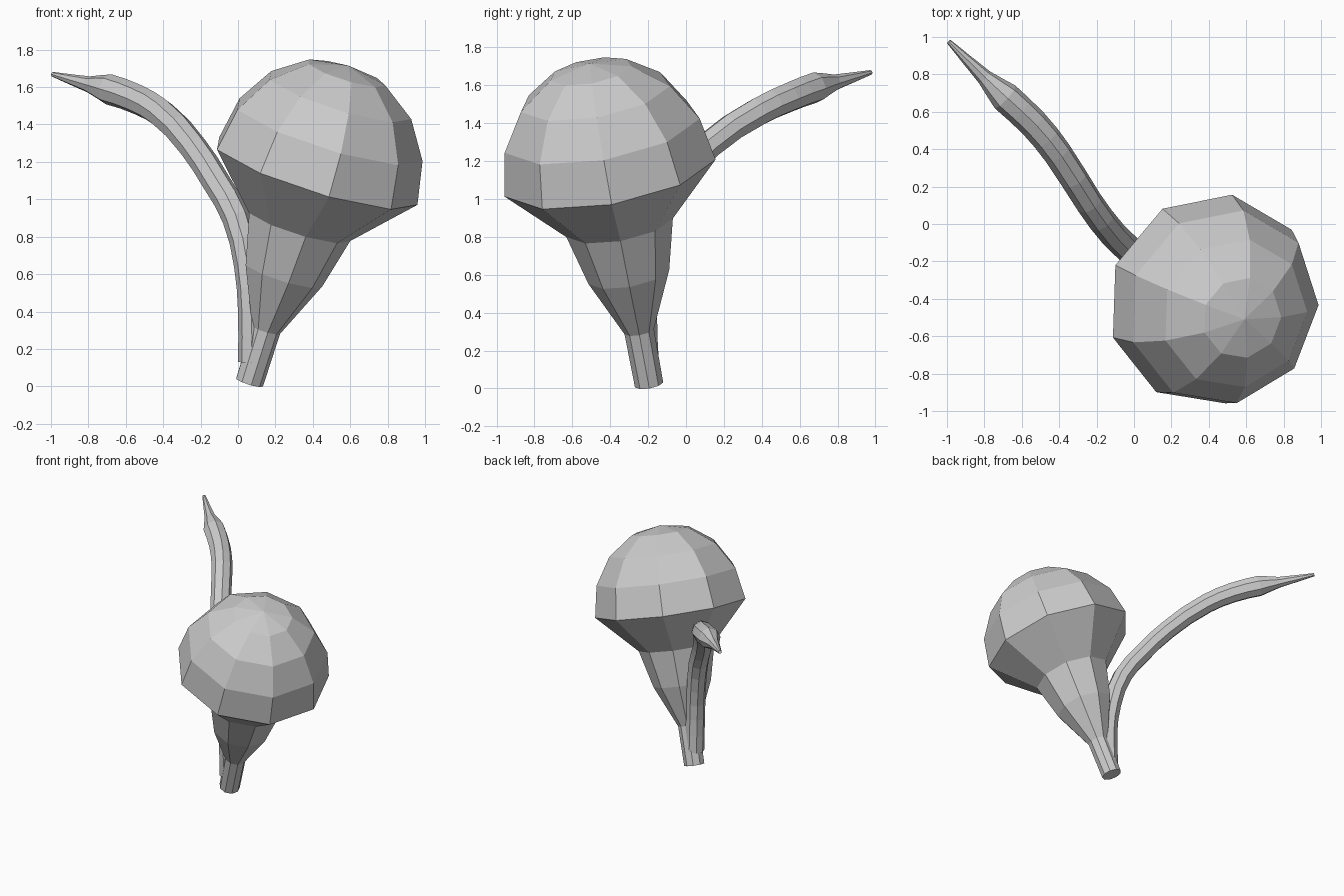
import bpy, bmesh
from math import sin, cos, radians
from mathutils import Vector

if "Cube" in bpy.data.objects:
    bpy.data.objects.remove(bpy.data.objects["Cube"])

SIDES = 9

# bulb: nine-sided profile turned around a leaning axis
base, tip = Vector((0.06, -0.195, 0.022)), Vector((0.59, -0.51, 1.715))
axis = (tip - base).normalized()
u = (Vector((1, 0, 0)) - axis * axis.x).normalized()
v = axis.cross(u)

profile = [(0.077, 0.0), (0.08, 0.30), (0.22, 0.615), (0.29, 0.895), (0.575, 1.19)]
dome = 1.805 - 1.19
profile += [(0.575 * cos(radians(a)), 1.19 + dome * sin(radians(a))) for a in (22.5, 45, 67.5)]

bm = bmesh.new()
rings = []
for r, h in profile:
    ring = []
    for i in range(SIDES):
        a = radians(-2 + 360 * i / SIDES)
        ring.append(bm.verts.new(base + axis * h + (u * cos(a) + v * sin(a)) * r))
    rings.append(ring)
for low, high in zip(rings, rings[1:]):
    for i in range(SIDES):
        j = (i + 1) % SIDES
        bm.faces.new((low[i], low[j], high[j], high[i]))
top = bm.verts.new(tip)
for i in range(SIDES):
    bm.faces.new((rings[-1][i], rings[-1][(i + 1) % SIDES], top))
bm.faces.new(rings[0][::-1])
mesh = bpy.data.meshes.new("bulb")
bm.to_mesh(mesh)
bm.free()
bpy.context.collection.objects.link(bpy.data.objects.new("bulb", mesh))

# shoot: bent tube that swells and then narrows to a point (x, y, z, radius)
path = [(0.072, -0.215, 0.13, 0.072), (0.072, -0.225, 0.40, 0.072),
        (0.05, -0.205, 0.65, 0.072), (-0.01, -0.15, 0.90, 0.075),
        (-0.115, -0.05, 1.09, 0.075), (-0.24, 0.115, 1.28, 0.075),
        (-0.41, 0.38, 1.46, 0.078), (-0.54, 0.54, 1.535, 0.08),
        (-0.69, 0.68, 1.588, 0.082), (-0.80, 0.785, 1.615, 0.043),
        (-0.99, 0.975, 1.668, 0.013)]
curve = bpy.data.curves.new("shoot", 'CURVE')
curve.dimensions = '3D'
curve.bevel_depth = 1.0
curve.bevel_resolution = 2
curve.resolution_u = 2
curve.use_fill_caps = True
spline = curve.splines.new('BEZIER')
spline.bezier_points.add(len(path) - 1)
spline.use_smooth = False
for p, (x, y, z, r) in zip(spline.bezier_points, path):
    p.co = (x, y, z)
    p.radius = r
    p.handle_left_type = p.handle_right_type = 'AUTO'
shoot = bpy.data.objects.new("shoot", curve)
bpy.context.collection.objects.link(shoot)
